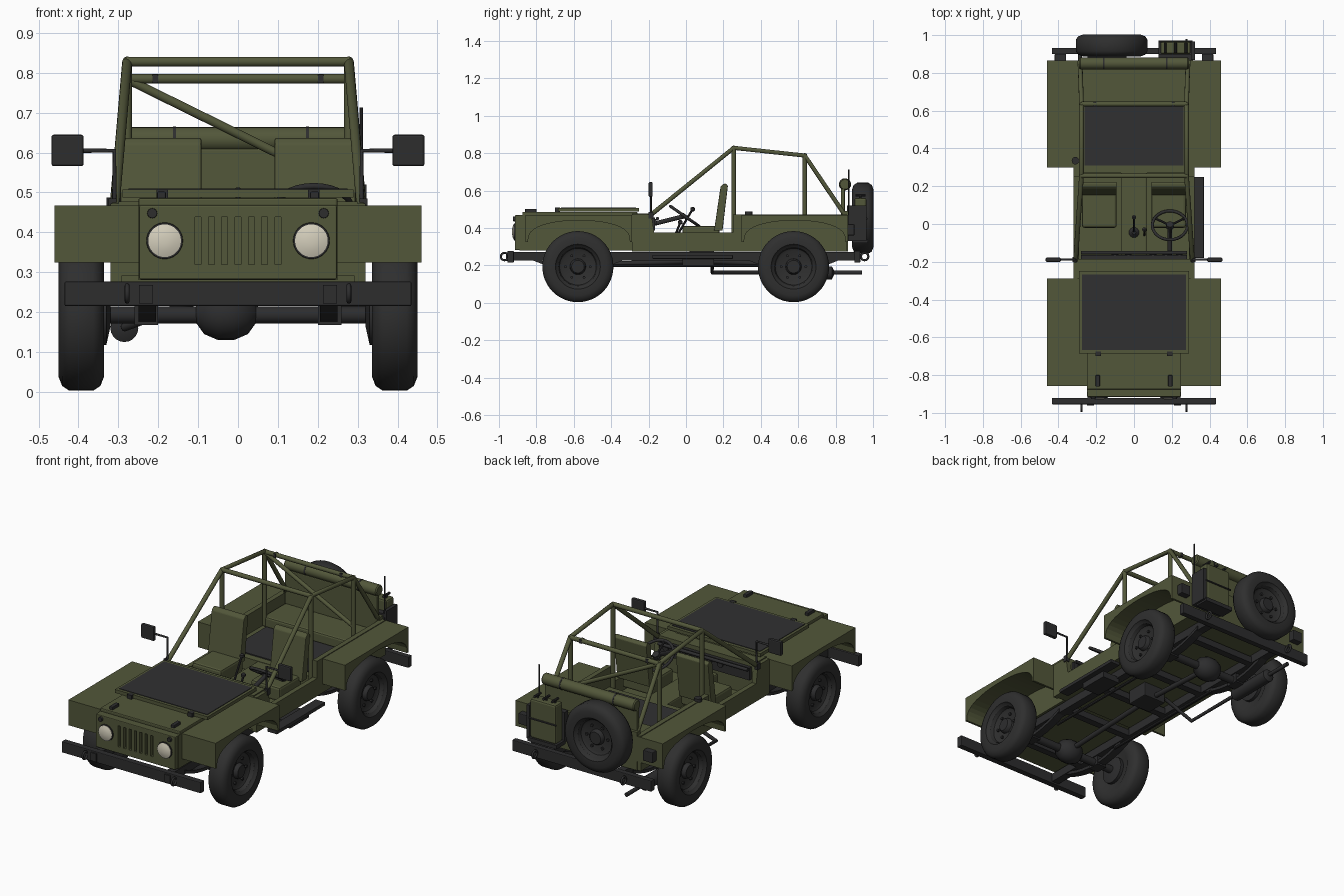
import bpy, bmesh, math
from mathutils import Vector

if "Cube" in bpy.data.objects:
    bpy.data.objects.remove(bpy.data.objects["Cube"])


def material(name, r, g, b):
    m = bpy.data.materials.new(name)
    m.diffuse_color = (r, g, b, 1)
    m.use_nodes = True
    m.node_tree.nodes["Principled BSDF"].inputs["Base Color"].default_value = m.diffuse_color
    return m


OLIVE = material("olive paint", 0.085, 0.095, 0.042)
BLACK = material("black metal", 0.026, 0.026, 0.027)
RUBBER = material("tyre rubber", 0.028, 0.028, 0.028)
GLASS = material("dark glass", 0.03, 0.03, 0.031)
CREAM = material("lamp lens", 0.66, 0.62, 0.5)


def make(name, mat, verts, faces, bevel=0, smooth=False):
    me = bpy.data.meshes.new(name)
    me.from_pydata(verts, [], faces)
    bm = bmesh.new()
    bm.from_mesh(me)
    bmesh.ops.recalc_face_normals(bm, faces=bm.faces)
    if bevel:
        bmesh.ops.bevel(bm, geom=bm.edges[:], offset=bevel, segments=2, affect='EDGES', profile=0.5)
    bm.to_mesh(me)
    bm.free()
    me.materials.append(mat)
    ob = bpy.data.objects.new(name, me)
    bpy.context.collection.objects.link(ob)
    if smooth:
        bpy.ops.object.select_all(action='DESELECT')
        ob.select_set(True)
        bpy.context.view_layer.objects.active = ob
        bpy.ops.object.shade_smooth_by_angle(angle=math.radians(35))
    return ob


def prism(name, mat, prof, x0, x1, bevel=0):
    """Extrude a (y, z) outline along x."""
    n = len(prof)
    v = [(x, y, z) for x in (x0, x1) for y, z in prof]
    f = [tuple(range(n)), tuple(range(n, 2 * n))]
    f += [(i, (i + 1) % n, n + (i + 1) % n, n + i) for i in range(n)]
    return make(name, mat, v, f, bevel)


def box(name, mat, x0, x1, y0, y1, z0, z1, bevel=0):
    return prism(name, mat, [(y0, z0), (y1, z0), (y1, z1), (y0, z1)], x0, x1, bevel)


def lathe(name, mat, prof, centre, axis, n=32):
    """Spin an (offset along axis, radius) profile."""
    q = Vector(axis).to_track_quat('Z', 'Y')
    c, k = Vector(centre), len(prof)
    v = [c + q @ Vector((r * math.cos(2 * math.pi * i / n), r * math.sin(2 * math.pi * i / n), h))
         for i in range(n) for h, r in prof]
    f = [(i * k + j, i * k + j + 1, (i + 1) % n * k + j + 1, (i + 1) % n * k + j)
         for i in range(n) for j in range(k - 1)]
    f += [tuple(i * k for i in range(n)), tuple(i * k + k - 1 for i in range(n))]
    return make(name, mat, v, f, 0, True)


def rod(name, mat, a, b, r, n=14):
    a, b = Vector(a), Vector(b)
    return lathe(name, mat, [(0, r), ((b - a).length, r)], a, b - a, n)


def tube(name, mat, pts, r, cyclic=False):
    cu = bpy.data.curves.new(name, 'CURVE')
    cu.dimensions, cu.bevel_depth, cu.bevel_resolution, cu.use_fill_caps = '3D', r, 3, True
    sp = cu.splines.new('POLY')
    sp.points.add(len(pts) - 1)
    for p, co in zip(sp.points, pts):
        p.co = (*co, 1)
    sp.use_cyclic_u = cyclic
    cu.materials.append(mat)
    ob = bpy.data.objects.new(name, cu)
    bpy.context.collection.objects.link(ob)
    return ob


def ring(name, mat, c, u, w, R, r, n=28):
    c, u, w = Vector(c), Vector(u), Vector(w)
    return tube(name, mat, [c + R * (u * math.cos(2 * math.pi * i / n) + w * math.sin(2 * math.pi * i / n))
                            for i in range(n)], r, True)


def wheel(name, c, axis):
    """Tyre with recessed rim, hub and lug nuts; axis points outwards."""
    c, a = Vector(c), Vector(axis)
    tyre = [(-.045, .1), (-.056, .12), (-.057, .155), (-.048, .178), (-.03, .19), (.03, .19), (.048, .178),
            (.057, .155), (.056, .12), (.045, .112), (.04, .105), (.02, .098), (.012, .085)]
    lathe(name + "_tyre", RUBBER, tyre, c, a, 48)
    lathe(name + "_hub", BLACK, [(0, .045), (.028, .04), (.034, .034)], c, a, 20)
    q = a.to_track_quat('Z', 'Y')
    for i in range(6):
        t = i * math.pi / 3
        p = c + q @ Vector((.066 * math.cos(t), .066 * math.sin(t), .008))
        rod(name + "_lug_nut", BLACK, p, p + a * .014, .008, 6)


# Wheels and axles
for y, end in ((-.578, "front"), (.575, "rear")):
    for s, side in ((-1, "left"), (1, "right")):
        wheel(f"{end}_{side}_wheel", (s * .393, y, .193), (s, 0, 0))
        lathe(f"{end}_{side}_brake", BLACK, [(0, .03), (.01, .075), (.05, .075)], (s * .32, y, .193), (s, 0, 0))
        # leaf spring with clamp
        arc = [(y - .25 + .05 * i, .175 + .055 * ((i - 5) / 5) ** 2) for i in range(11)]
        prism(f"{end}_{side}_leaf_spring", BLACK, arc + [(a, b + .018) for a, b in arc[::-1]], s * .205, s * .25)
        box(f"{end}_{side}_spring_clamp", BLACK, s * .2, s * .26, y - .035, y + .035, .168, .22)
    rod(f"{end}_axle", BLACK, (-.36, y, .193), (.36, y, .193), .022)
    lathe(f"{end}_differential", BLACK, [(-.075, .022), (-.055, .05), (-.02, .065), (.02, .065), (.055, .05), (.075, .022)],
          (-.03, y, .195), (1, 0, 0), 20)
    rod(f"{end}_drive_shaft", BLACK, (-.03, y, .2), (-.03, .08, .225), .014)
wheel("spare", (-.118, .945, .452), (0, 1, 0))
box("spare_bracket", BLACK, -.2, -.04, .86, .91, .38, .52)

# Chassis
for s in (-1, 1):
    box("chassis_rail", BLACK, s * .2, s * .245, -.92, .9, .225, .272)
    rod("brake_line", BLACK, (s * .2, -.4, .2), (s * .2, .4, .2), .008, 8)
for y in (-.7, -.3, 0, .3, .72):
    box("cross_member", BLACK, -.21, .21, y - .02, y + .02, .225, .262)
box("transfer_case", BLACK, -.09, .05, .02, .15, .195, .28, .005)
box("side_step_bracket", BLACK, .23, .34, -.02, .15, .2, .235)
box("side_step", BLACK, .31, .37, -.18, .25, .235, .255, .003)
lathe("muffler", BLACK, [(0, .015), (.01, .035), (.28, .035), (.29, .015)], (-.285, .5, .16), (0, 1, 0), 20)
tube("exhaust_pipe", BLACK, [(-.1, .14, .23), (-.285, .14, .162), (-.285, .94, .162)], .011)

# Bumpers and towing eyes
for y0, y1, e, end in ((-.955, -.92, -.97, "front"), (.9, .932, .955, "rear")):
    box(end + "_bumper", BLACK, -.435, .435, y0, y1, .215, .277, .004)
    for s in (-1, 1):
        ring(end + "_tow_eye", BLACK, (s * .278, e, .247), (0, 1, 0), (0, 0, 1), .02, .006, 16)
        if end == "front":
            box("bumper_plate", BLACK, s * .213, s * .248, -.962, -.95, .222, .268)

# Fenders with arched wheel openings
for y0, y1, end in ((-.857, -.288, "front"), (.298, .865, "rear")):
    m, h = (y0 + y1) / 2, (y1 - y0) / 2 - .012
    arch = [(m - h * math.cos(math.pi * i / 20), .325 + .115 * math.sin(math.pi * i / 20) ** .7) for i in range(21)]
    for s in (-1, 1):
        prism(f"{end}_fender", OLIVE, [(y0, .325)] + arch + [(y1, .325), (y1, .468), (y0, .468)],
              s * (.24 if end == "front" else .3), s * .46)

# Nose: hood, grille with slots, lamps
box("engine_bay", OLIVE, -.25, .25, -.89, -.28, .28, .468)
grille = box("grille", OLIVE, -.248, .248, -.915, -.885, .282, .468, .004)
slots = []
for i in range(7):
    slots.append(((i - 3) * .0335 - .0075, (i - 3) * .0335 + .0075))
sv, sf = [], []
for a, b in slots:
    k = len(sv)
    sv += [(x, y, z) for x in (a, b) for y in (-.95, -.897) for z in (.32, .438)]
    sf += [tuple(k + j for j in f) for f in
           ((0, 1, 3, 2), (4, 5, 7, 6), (0, 1, 5, 4), (2, 3, 7, 6), (0, 2, 6, 4), (1, 3, 7, 5))]
cutter = make("slot_cutter", OLIVE, sv, sf)
cutter.hide_render = True
cutter.hide_viewport = True
cut = grille.modifiers.new("slots", 'BOOLEAN')
cut.operation, cut.object, cut.solver = 'DIFFERENCE', cutter, 'EXACT'
for s in (-1, 1):
    lathe("headlight_ring", BLACK, [(0, .047), (.012, .045)], (s * .184, -.908, .379), (0, -1, 0))
    lathe("headlight", CREAM, [(0, .041), (.008, .041), (.014, .025), (.016, .008)], (s * .184, -.914, .379), (0, -1, 0))
    lathe("marker_lamp", BLACK, [(0, .013), (.016, .012)], (s * .215, -.91, .448), (0, -1, 0), 16)
    box("hood_latch", BLACK, s * .192 - .011, s * .192 + .011, -.86, -.8, .48, .502, .003)
    box("windshield_hinge", BLACK, s * .19 - .014, s * .19 + .014, -.7, -.675, .485, .508)
box("hood", OLIVE, -.25, .25, -.875, -.26, .465, .486, .005)

# Folded windshield lying on the hood
for s in (-1, 1):
    box("windshield_frame_side", OLIVE, s * .272, s * .29, -.685, -.25, .488, .507)
for y in (-.685, -.27):
    box("windshield_frame_bar", OLIVE, -.29, .29, y, y + .02, .488, .507)
box("windshield_glass", GLASS, -.275, .275, -.668, -.268, .492, .51)

# Tub: floor, cowl, side walls with door cut-outs, tailgate
box("tub_floor", OLIVE, -.31, .31, -.28, .86, .275, .295)
for s in (-1, 1):
    prism("tub_side", OLIVE, [(-.29, .275), (.86, .275), (.86, .472), (.25, .472), (.25, .375), (-.17, .375),
                              (-.185, .472), (-.29, .472)], s * .292, s * .32)
box("cowl", OLIVE, -.3, .3, -.29, -.185, .29, .478)
box("dashboard", BLACK, -.28, .28, -.187, -.165, .385, .455)
rod("grab_rail", BLACK, (-.28, -.152, .45), (.28, -.152, .45), .009)
for x in (-.1, -.03, .1, .17, .24):
    rod("gauge", BLACK, (x, -.17, .43), (x, -.158, .43), .018)
box("transmission_tunnel", OLIVE, -.07, .07, -.19, .28, .29, .36, .008)
box("rear_deck", OLIVE, -.3, .3, .27, .86, .29, .362)
box("cargo_mat", GLASS, -.262, .262, .31, .625, .36, .368)
box("rear_bench", OLIVE, -.285, .285, .628, .83, .36, .42, .01)
box("tailgate", OLIVE, -.3, .3, .835, .866, .275, .49)
box("bench_back", OLIVE, -.29, .29, .828, .85, .4, .61, .005)

# Front seats
for s in (-1, 1):
    box("seat_cushion", OLIVE, s * .092, s * .275, -.02, .18, .33, .41, .012)
    prism("seat_back", OLIVE, [(.15, .385), (.195, .385), (.224, .625), (.212, .637), (.198, .635), (.185, .622)],
          s * .092, s * .295, .004)

# Steering wheel and levers
c, up = Vector((.19, -.007, .463)), Vector((0, -.82, .57))
ring("steering_wheel", BLACK, c, (1, 0, 0), up, .093, .008)
for t in (90, 210, 330):
    t = math.radians(t)
    rod("steering_spoke", BLACK, c, c + .09 * (Vector((1, 0, 0)) * math.cos(t) + up * math.sin(t)), .006, 8)
rod("steering_column", BLACK, c, (.19, -.18, .42), .012)
lathe("steering_hub", BLACK, [(-.012, .022), (.01, .018)], c, (0, .57, .82), 16)
for x, y0, y1, z1 in ((0, -.05, .035, .5), (.055, -.06, -.03, .43)):
    rod("gear_lever", BLACK, (x, y0, .355), (x, y1, z1), .006, 8)
    lathe("lever_knob", BLACK, [(-.013, .004), (-.006, .012), (.006, .012), (.013, .004)], (x, y1, z1), (0, 0, 1), 12)
lathe("lever_boot", BLACK, [(0, .03), (.02, .01)], (0, -.045, .357), (0, 0, 1), 16)

# Roll cage
for s in (-1, 1):
    tube("cage_side", OLIVE, [(s * .31, -.2, .46), (s * .278, .255, .828), (s * .278, .635, .787), (s * .285, .842, .48)], .0125)
    rod("main_post", OLIVE, (s * .278, .255, .3), (s * .278, .255, .828), .0125)
    rod("rear_post", OLIVE, (s * .278, .635, .37), (s * .278, .635, .787), .0125)
    for y, z in ((.255, .828), (.635, .787)):
        lathe("cage_joint", OLIVE, [(-.0125, .003), (-.009, .009), (0, .0125), (.009, .009), (.0125, .003)], (s * .278, y, z), (0, 0, 1), 12)
    box("cage_clamp", BLACK, s * .2, s * .215, .622, .648, .774, .796)
rod("main_hoop_bar", OLIVE, (-.278, .255, .828), (.278, .255, .828), .0125)
rod("rear_hoop_bar", OLIVE, (-.278, .635, .785), (.278, .635, .785), .0125)
rod("cage_diagonal", OLIVE, (-.27, .635, .78), (.278, .635, .51), .0115)

# Rolled canvas with straps
lathe("canvas_roll", OLIVE, [(0, .026), (.006, .031), (.574, .031), (.58, .026)], (-.29, .85, .633), (1, 0, 0), 20)
for x in (-.163, .17):
    lathe("canvas_strap", BLACK, [(0, .0325), (.008, .0325)], (x, .85, .633), (1, 0, 0), 20)

# Rear fittings: can in carrier, aerial, lamps, filler cap
box("fuel_can", OLIVE, .14, .3, .9, .965, .34, .56, .01)
for x in (.165, .22, .275):
    rod("can_handle", BLACK, (x, .905, .575), (x, .96, .575), .007, 8)
    rod("can_handle_post", BLACK, (x, .932, .555), (x, .932, .575), .006, 8)
box("can_tray", BLACK, .13, .31, .89, .972, .32, .342)
box("can_carrier_back", BLACK, .13, .31, .866, .898, .33, .5)
box("can_carrier_side", BLACK, .303, .322, .868, .965, .33, .52)
rod("can_strap", BLACK, (.135, .966, .45), (.305, .966, .45), .005, 8)
rod("aerial", BLACK, (.309, .87, .48), (.309, .87, .713), .004, 8)
for s in (-1, 1):
    box("tail_lamp", BLACK, s * .36, s * .42, .86, .9, .36, .42, .004)
rod("filler_cap", BLACK, (-.31, .335, .465), (-.31, .335, .487), .02, 16)

# Side mirrors
for s in (-1, 1):
    tube("mirror_arm", BLACK, [(s * .31, -.188, .45), (s * .31, -.188, .605), (s * .4, -.188, .605)], .006)
    box("mirror", BLACK, s * .387, s * .468, -.2, -.178, .566, .645, .006)
    box("mirror_mount", BLACK, s * .305, s * .325, -.2, -.175, .45, .485)
